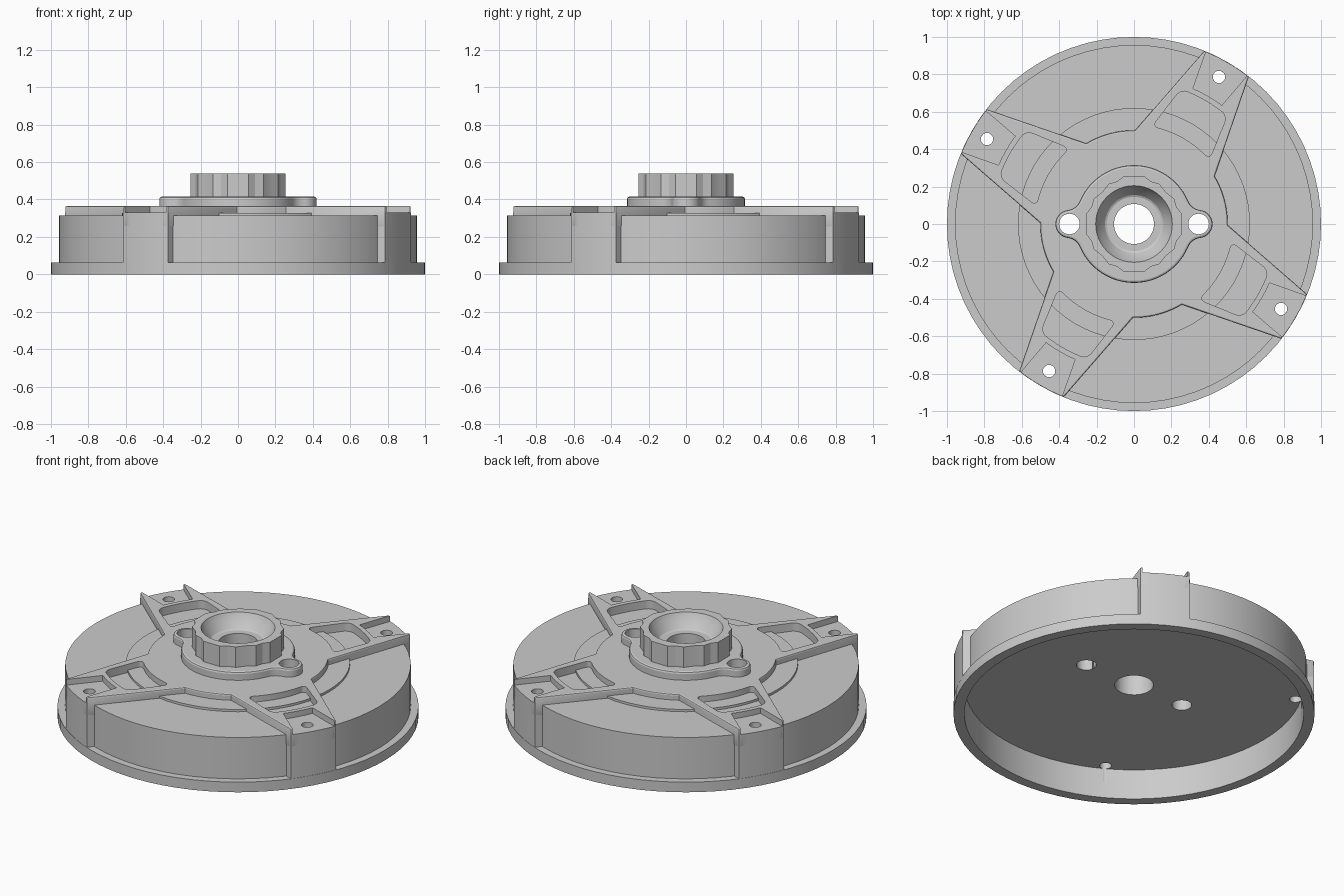
import bpy, bmesh
from math import sin, cos, atan2, sqrt, radians, degrees

if "Cube" in bpy.data.objects:
    bpy.data.objects.remove(bpy.data.objects["Cube"])

ARMS = (60, 150, 240, 330)


def polar(r, deg):
    return (r * cos(radians(deg)), r * sin(radians(deg)))


def arc(r, a0, a1, n, c=(0, 0)):
    pts = [polar(r, a0 + (a1 - a0) * i / n) for i in range(n + 1)]
    return [(c[0] + x, c[1] + y) for x, y in pts]


def add_prism(bm, pts, z0, z1, corner=0.0):
    """Extruded outline; sharp upright corners optionally rounded."""
    f = bm.faces.new([bm.verts.new((x, y, z0)) for x, y in pts])
    ext = bmesh.ops.extrude_face_region(bm, geom=[f])["geom"]
    top = [v for v in ext if isinstance(v, bmesh.types.BMVert)]
    bmesh.ops.translate(bm, verts=top, vec=(0, 0, z1 - z0))
    bm.normal_update()
    if corner:
        sharp = [e for v in top for e in v.link_edges
                 if abs(e.verts[0].co.z - e.verts[1].co.z) > 1e-4
                 and e.calc_face_angle(0) > 0.6]
        bmesh.ops.bevel(bm, geom=sharp, offset=corner, segments=4,
                        profile=0.5, affect='EDGES')


def finish(name, bm):
    bmesh.ops.recalc_face_normals(bm, faces=bm.faces)
    me = bpy.data.meshes.new(name)
    bm.to_mesh(me)
    bm.free()
    ob = bpy.data.objects.new(name, me)
    bpy.context.collection.objects.link(ob)
    return ob


def prisms(name, outlines, z0, z1, corner=0.0):
    bm = bmesh.new()
    for pts in outlines:
        add_prism(bm, pts, z0, z1, corner)
    return finish(name, bm)


def lathe(name, profile, n):
    """Solid of revolution; profile starts and ends on the axis."""
    bm = bmesh.new()
    lo = bm.verts.new((0, 0, profile[0][1]))
    hi = bm.verts.new((0, 0, profile[-1][1]))
    rings = [[bm.verts.new((*polar(r, 360 * i / n), z)) for i in range(n)]
             for r, z in profile[1:-1]]
    for i in range(n):
        j = (i + 1) % n
        bm.faces.new((lo, rings[0][j], rings[0][i]))
        bm.faces.new((hi, rings[-1][i], rings[-1][j]))
        for a, b in zip(rings, rings[1:]):
            bm.faces.new((a[i], a[j], b[j], b[i]))
    return finish(name, bm)


def apply_mod(ob, kind, **props):
    m = ob.modifiers.new(kind.title(), kind)
    for k, v in props.items():
        setattr(m, k, v)
    bpy.context.view_layer.update()
    dg = bpy.context.evaluated_depsgraph_get()
    me = bpy.data.meshes.new_from_object(ob.evaluated_get(dg))
    ob.modifiers.clear()
    ob.data = me


def cut(ob, *cutters):
    for c in cutters:
        apply_mod(ob, 'BOOLEAN', operation='DIFFERENCE', solver='EXACT', object=c)


def bevel(ob, width):
    apply_mod(ob, 'BEVEL', width=width, segments=2, limit_method='ANGLE',
              angle_limit=radians(50))


# cutters
bore = lathe("bore_cutter", [(0, -.1), (.107, -.1), (.107, .455), (.145, .455),
             (.155, .46), (.19, .505), (.205, .54), (.205, .6), (0, .6)], 48)
ear_holes = prisms("ear_hole_cutter",
                   [arc(.055, 0, 350, 35, (s * .345, 0)) for s in (-1, 1)], -.1, .6)
bolt_holes = prisms("bolt_hole_cutter",
                    [arc(.033, 0, 345, 23, polar(.908, a)) for a in ARMS], .1, .6)
windows = prisms("window_cutter",
                 [arc(.53, a - 19.5, a + 19.5, 10) + arc(.762, a + 10.8, a - 10.8, 8)
                  for a in ARMS], .1, .6, .035)
pads = prisms("pad_cutter",
              [arc(.79, a - 6.5, a + 6.5, 6) + [polar(1.06, a + 7.5), polar(1.06, a - 7.5)]
               for a in ARMS], .33, .6)

# hollow round body with bottom flange and low raised disc
body = lathe("drum_body", [(0, .185), (.94, .185), (.94, 0), (1, 0), (1, .062),
             (.957, .062), (.957, .315), (.62, .315), (.62, .329), (0, .329)], 72)
cut(body, bore, ear_holes, bolt_holes)

# four-armed raised plate with windows and recessed pads
outline = []
for a in ARMS:
    outline += [polar(.501, a - 29.3)] + arc(.998, a - 7.94, a + 7.94, 6)
    outline += arc(.501, a + 29.3, a + 60.7, 10)[:-1]
spider = prisms("arm_plate", [outline], .25, .365)
bevel(spider, .008)
cut(spider, windows, pads, bore, ear_holes, bolt_holes)

# upright blocks under the arm ends
blocks = prisms("arm_end_blocks",
                [arc(.998, a - 7.94, a + 7.94, 6) + arc(.945, a + 8.95, a - 8.95, 6)
                 for a in ARMS], .03, .33)
cut(blocks, bolt_holes)

# round flange plate with two screw ears
R, E, F, D = .315, .075, .08, .345
fx = ((R + F) ** 2 - (E + F) ** 2 + D * D) / (2 * D)
fy = sqrt((R + F) ** 2 - fx * fx)
t_main = degrees(atan2(fy, fx))
t_ear = degrees(atan2(fy, fx - D))
quarter = (arc(E, 0, t_ear, 8, (D, 0))
           + arc(F, t_ear + 180, t_main + 180, 6, (fx, fy))[1:]
           + arc(R, t_main, 90, 12)[1:])
half = quarter + [(-x, y) for x, y in quarter[-2::-1]]
full = half + [(x, -y) for x, y in half[-2:0:-1]]
flange = prisms("ear_flange", [full], .34, .415)
bevel(flange, .012)
cut(flange, bore, ear_holes)

# faceted hub with stepped bore
side = [(.255, -.055), (.255, .055), (.228, .09), (.215, .135), (.17, .17), (.135, .215), (.09, .228)]
hub_pts = []
for q in range(4):
    c, s = ((1, 0), (0, 1), (-1, 0), (0, -1))[q]
    hub_pts += [(x * c - y * s, x * s + y * c) for x, y in side]
hub = prisms("hub", [hub_pts], .36, .54)
cut(hub, bore)

for c in (bore, ear_holes, bolt_holes, windows, pads):
    bpy.data.objects.remove(c)

# crisp edges, smooth curved walls
bpy.ops.object.select_all(action='DESELECT')
for ob in (body, spider, blocks, flange, hub):
    ob.select_set(True)
bpy.context.view_layer.objects.active = body
bpy.ops.object.shade_smooth_by_angle(angle=radians(20))
